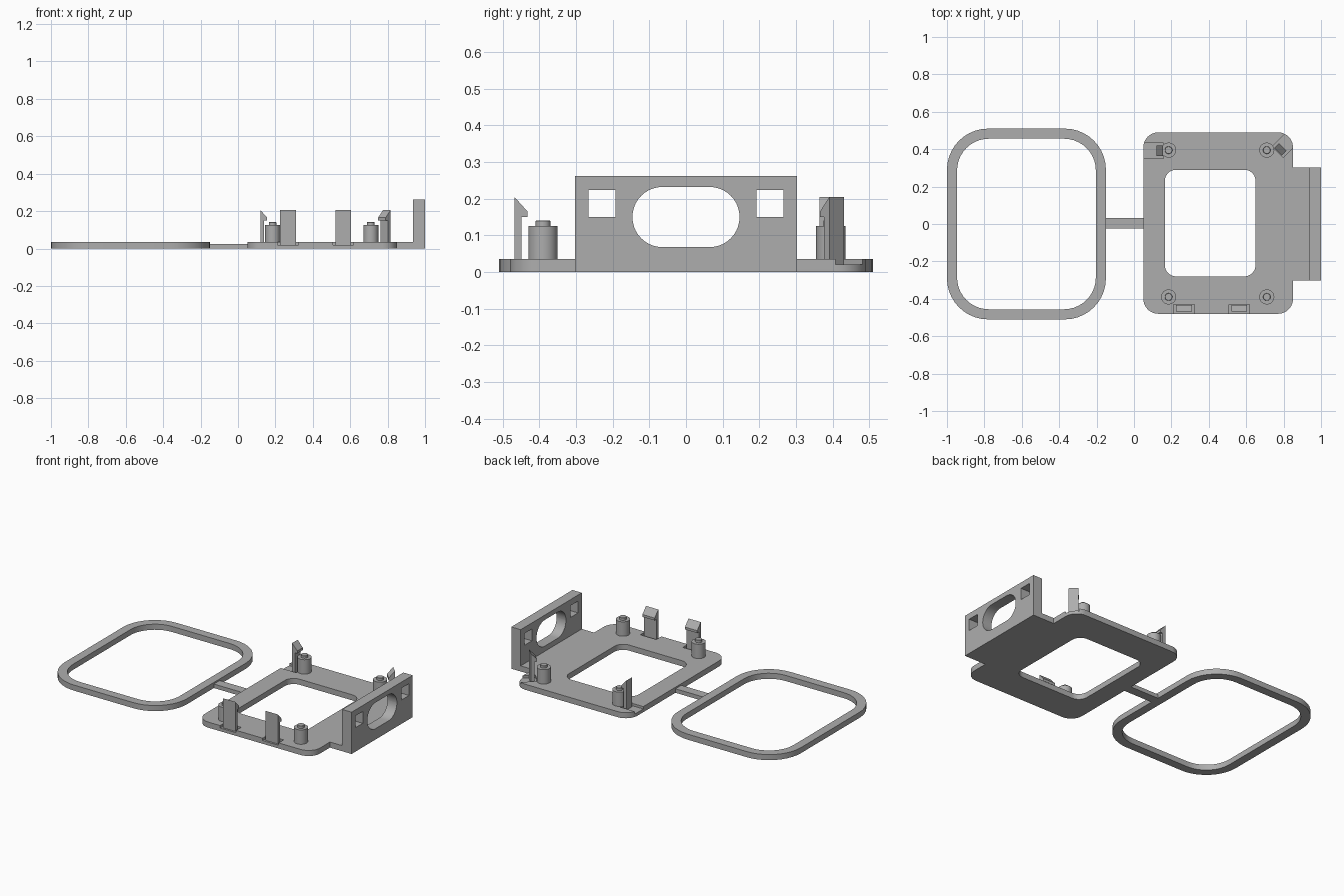
import bpy, bmesh, math
from mathutils import Matrix, Vector

cube = bpy.data.objects.get("Cube")
if cube:
    bpy.data.objects.remove(cube, do_unlink=True)

grey = bpy.data.materials.new("plain_grey")
grey.use_nodes = True
grey.diffuse_color = (0.42, 0.42, 0.42, 1)
grey.node_tree.nodes["Principled BSDF"].inputs["Base Color"].default_value = (0.42, 0.42, 0.42, 1)

X, Y, Z = Vector((1, 0, 0)), Vector((0, 1, 0)), Vector((0, 0, 1))


def rounded(u0, u1, v0, v1, r=0, steps=10):
    """Outline of a rectangle with rounded corners."""
    if r == 0:
        return [(u0, v0), (u1, v0), (u1, v1), (u0, v1)]
    corners = [(u1 - r, v1 - r), (u0 + r, v1 - r), (u0 + r, v0 + r), (u1 - r, v0 + r)]
    points = []
    for k, (cu, cv) in enumerate(corners):
        for i in range(steps + 1):
            a = math.pi / 2 * (k + i / steps)
            points.append((cu + r * math.cos(a), cv + r * math.sin(a)))
    return points


def prism(name, outline, lo, hi, u=X, v=Y, origin=(0, 0, 0)):
    """Extrude an outline in the u-v plane from lo to hi along u x v."""
    w, o = u.cross(v), Vector(origin)
    bm = bmesh.new()
    face = bm.faces.new([bm.verts.new(o + u * a + v * b + w * lo) for a, b in outline])
    top = bmesh.ops.extrude_face_region(bm, geom=[face])["geom"]
    bmesh.ops.translate(bm, vec=w * (hi - lo),
                        verts=[g for g in top if isinstance(g, bmesh.types.BMVert)])
    bmesh.ops.recalc_face_normals(bm, faces=bm.faces)
    mesh = bpy.data.meshes.new(name)
    bm.to_mesh(mesh)
    bm.free()
    mesh.materials.append(grey)
    obj = bpy.data.objects.new(name, mesh)
    bpy.context.collection.objects.link(obj)
    return obj


def select(obj):
    bpy.ops.object.select_all(action="DESELECT")
    obj.select_set(True)
    bpy.context.view_layer.objects.active = obj


def smooth(obj):
    select(obj)
    bpy.ops.object.shade_smooth_by_angle(angle=math.radians(30))


def cut(obj, cutters):
    for c in cutters:
        c.hide_render = True
        mod = obj.modifiers.new("cut", "BOOLEAN")
        mod.operation, mod.solver, mod.object = "DIFFERENCE", "EXACT", c
        select(obj)
        bpy.ops.object.modifier_apply(modifier=mod.name)
        bpy.data.objects.remove(c, do_unlink=True)
    smooth(obj)


THICK, FLOOR = 0.035, 0.02

# Loose frame ring and the thin bridge to the plate
ring = prism("frame_ring", rounded(-1, -0.15, -0.51, 0.51, 0.22), 0, THICK)
cut(ring, [prism("ring_cutter", rounded(-0.946, -0.204, -0.456, 0.456, 0.17), -0.1, 0.1)])
prism("bridge", rounded(-0.152, 0.052, -0.025, 0.033), 0, 0.025)

# Base plate with window
plate = prism("base_plate", rounded(0.05, 0.85, -0.48, 0.49, 0.08), 0, THICK)
cutters = [prism("window_cutter", rounded(0.165, 0.65, -0.28, 0.29, 0.06), -0.1, 0.1)]

# Snap clips: name, foot of the back face, hook direction, width, pocket run to the edge
diagonal = Vector((-1, -1, 0)).normalized()
clips = [("front_clip_right", (0.2675, -0.468, 0), Y, 0.085, 0.05),
         ("front_clip_left", (0.5625, -0.468, 0), Y, 0.085, 0.05),
         ("side_clip", (0.12, 0.392, 0), X, 0.055, 0.1),
         ("corner_clip", (0.795, 0.411, 0), diagonal, 0.057, 0.12)]
hook = [(0, FLOOR - 0.002), (0.02, FLOOR - 0.002), (0.02, 0.15), (0.036, 0.15), (0.036, 0.165), (0, 0.205)]
for name, foot, direction, width, run in clips:
    prism(name, hook, -width / 2, width / 2, direction, Z, foot)
    half = width / 2 + 0.013
    side = Z.cross(direction)
    cutters.append(prism("pocket_cutter", rounded(-run, 0.038, -half, half),
                         FLOOR, 0.1, direction, side, foot))
cut(plate, cutters)

# Mounting posts with chamfered pins
for row, y in (("front", -0.39), ("back", 0.395)):
    for side, x in (("right", 0.185), ("left", 0.71)):
        bpy.ops.mesh.primitive_cylinder_add(vertices=40, radius=0.04, depth=0.095,
                                            location=(x, y, 0.0775))
        post = bpy.context.object
        post.name = f"{row}_{side}_post"
        post.data.materials.append(grey)
        smooth(post)
        pin = prism(f"{row}_{side}_pin", rounded(-0.02, 0.02, -0.02, 0.02, 0.0199, 6),
                    0.12, 0.141, origin=(x, y, 0))
        bevel = pin.modifiers.new("chamfer", "BEVEL")
        bevel.width, bevel.segments, bevel.angle_limit = 0.007, 1, math.radians(50)
        smooth(pin)

# Side tab and upright connector wall with its openings
prism("side_tab", rounded(0.84, 0.94, -0.303, 0.303), 0, THICK)
wall = prism("connector_wall", rounded(-0.303, 0.303, 0, 0.262), 0.935, 1, Y, Z)
holes = [rounded(-0.146, 0.146, 0.068, 0.232, 0.0815),
         rounded(-0.266, -0.192, 0.15, 0.224),
         rounded(0.192, 0.266, 0.15, 0.224)]
cut(wall, [prism("hole_cutter", h, 0.9, 1.1, Y, Z) for h in holes])
